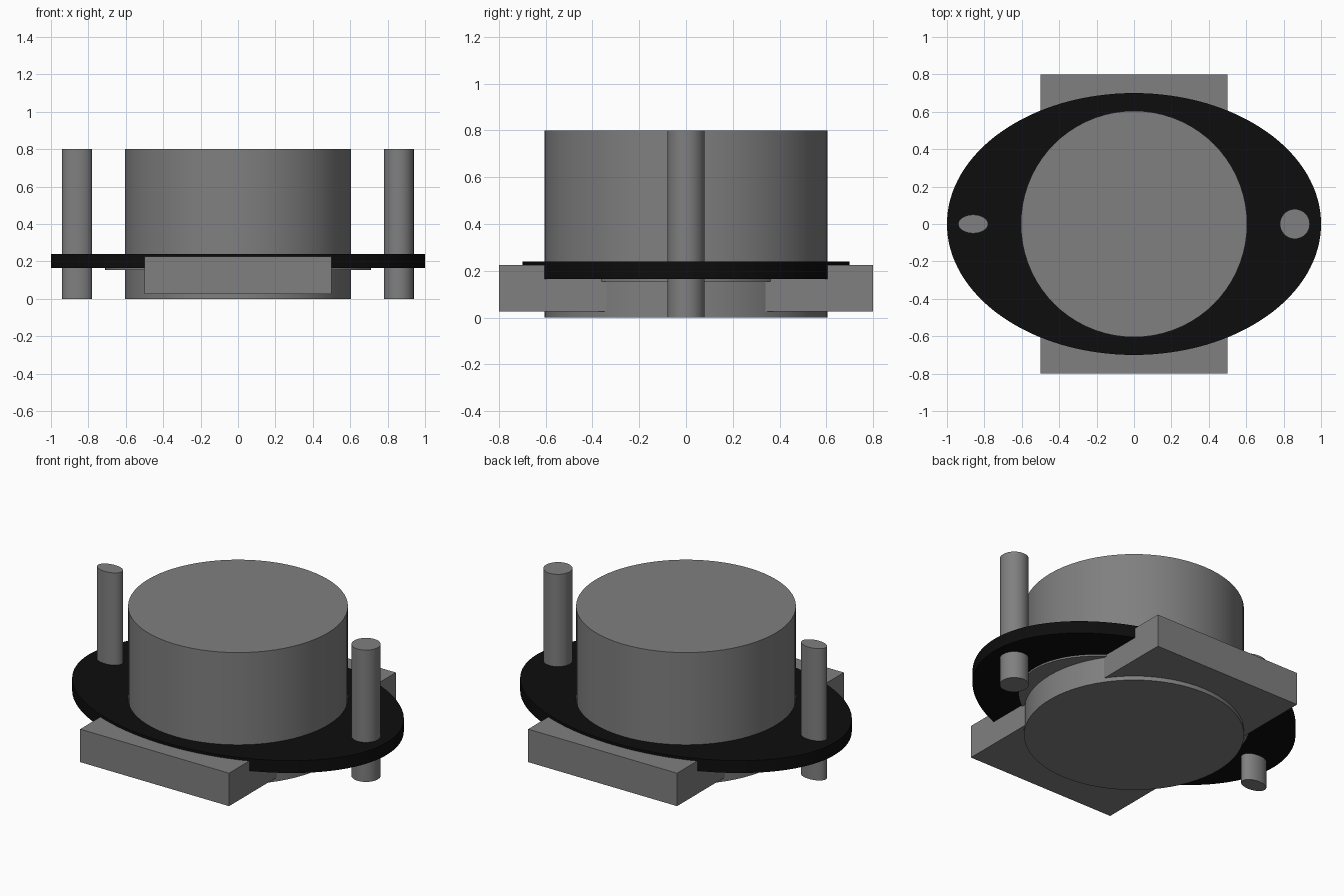
import bpy

if "Cube" in bpy.data.objects:
    bpy.data.objects.remove(bpy.data.objects["Cube"])


def material(name, value):
    m = bpy.data.materials.new(name)
    m.diffuse_color = (value, value, value, 1)
    m.use_nodes = True
    m.node_tree.nodes["Principled BSDF"].inputs["Base Color"].default_value = m.diffuse_color
    return m


grey = material("metal grey", 0.215)
black = material("gasket black", 0.004)


def finish(name, mat):
    ob = bpy.context.object
    ob.name = name
    ob.data.materials.append(mat)
    bpy.ops.object.transform_apply(location=False, rotation=False, scale=True)
    return ob


def elliptic_cylinder(name, x, rx, ry, z0, z1, sides, mat):
    bpy.ops.mesh.primitive_cylinder_add(vertices=sides, radius=1, depth=1,
                                        location=(x, 0, (z0 + z1) / 2))
    bpy.context.object.scale = (rx, ry, z1 - z0)
    finish(name, mat)
    bpy.ops.object.shade_smooth_by_angle()


# Round body through the whole height
elliptic_cylinder("body", 0, 0.605, 0.605, 0, 0.8, 72, grey)

# Oval flange with a shallow oval boss under it
elliptic_cylinder("flange", 0, 1.0, 0.7, 0.165, 0.24, 128, black)
elliptic_cylinder("flange_boss", 0, 0.71, 0.51, 0.155, 0.2, 96, grey)

# Pins through the flange: a round one and a flattened one
elliptic_cylinder("round_pin", 0.86, 0.08, 0.08, 0, 0.8, 32, grey)
elliptic_cylinder("flat_pin", -0.86, 0.08, 0.05, 0, 0.8, 32, grey)

# Rectangular cross block
bpy.ops.mesh.primitive_cube_add(size=1, location=(0, 0, 0.125))
bpy.context.object.scale = (1.0, 1.6, 0.2)
finish("cross_block", grey)
